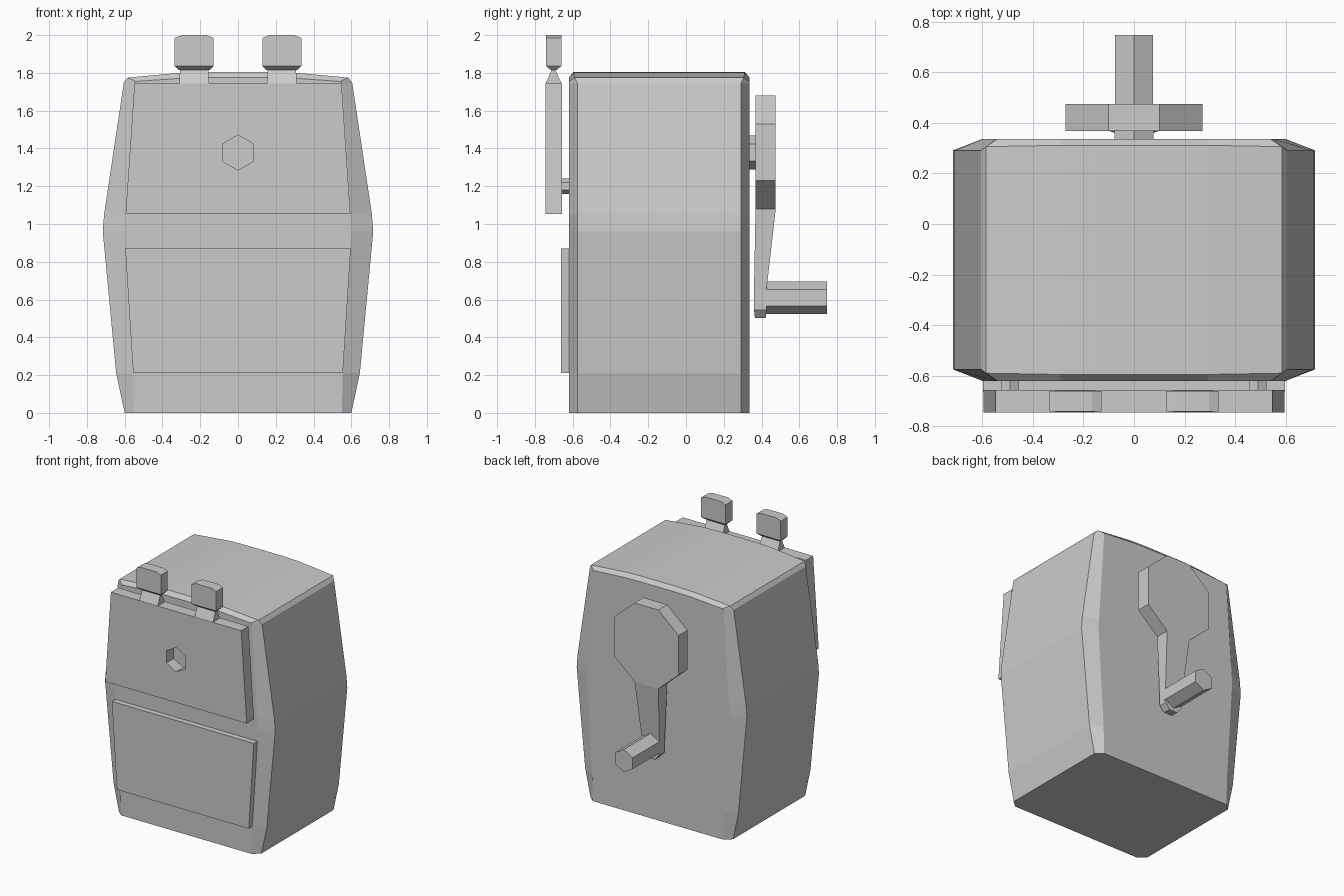
import bpy, bmesh, math

if "Cube" in bpy.data.objects:
    bpy.data.objects.remove(bpy.data.objects["Cube"])


def loft(name, rings):
    """Skin a list of equal-length point rings and cap both ends."""
    bm = bmesh.new()
    vs = [[bm.verts.new(p) for p in r] for r in rings]
    n = len(rings[0])
    for a, b in zip(vs, vs[1:]):
        for i in range(n):
            j = (i + 1) % n
            bm.faces.new((a[i], a[j], b[j], b[i]))
    bm.faces.new(vs[0])
    bm.faces.new(vs[-1])
    bmesh.ops.recalc_face_normals(bm, faces=bm.faces)
    me = bpy.data.meshes.new(name)
    bm.to_mesh(me)
    bm.free()
    ob = bpy.data.objects.new(name, me)
    bpy.context.collection.objects.link(ob)
    return ob


def mirrored(half):
    """Complete a right-hand outline with its left-hand twin."""
    return half + [(-p[0], *p[1:]) for p in reversed(half)]


def prism(name, outline, y0, y1):
    return loft(name, [[(x, y, z) for x, z in outline] for y in (y0, y1)])


def hexagon(x, z, r):
    return [(x + r * math.sin(i * math.pi / 3), z + r * math.cos(i * math.pi / 3))
            for i in range(6)]


def box_ring(cx, hx, y0, y1, z):
    return [(cx - hx, y0, z), (cx + hx, y0, z), (cx + hx, y1, z), (cx - hx, y1, z)]


# Barrel-shaped body: outer outline (x, z, chamfer depth) and inset face outline
outer = mirrored([(0.60, 0, 0.045), (0.645, 0.21, 0.045), (0.716, 0.96, 0.045),
                  (0.709, 1.05, 0.045), (0.605, 1.745, 0.045), (0.585, 1.775, 0.03),
                  (0.29, 1.802, 0.025), (0.15, 1.806, 0.025)])
inner = mirrored([(0.55, 0), (0.555, 0.21), (0.60, 0.96), (0.597, 1.05),
                  (0.55, 1.745), (0.54, 1.755), (0.29, 1.772), (0.15, 1.775)])
FRONT, BACK = -0.62, 0.336
loft("body", [
    [(x, FRONT, z) for x, z in inner],
    [(x, FRONT + d, z) for x, z, d in outer],
    [(x, BACK - d, z) for x, z, d in outer],
    [(x, BACK, z) for x, z in inner],
])

# Shavings drawer front
prism("drawer_front", mirrored([(0.555, 0.21), (0.597, 0.87)]), -0.663, -0.61)

# Pencil clamp plate with a hexagonal pencil hole
plate = prism("clamp_plate", mirrored([(0.595, 1.052), (0.548, 1.745)]), -0.745, -0.657)
cutter = prism("hole_cutter", hexagon(0, 1.378, 0.093), -0.8, -0.64)
cutter.hide_render = True
mod = plate.modifiers.new("pencil_hole", 'BOOLEAN')
mod.object = cutter
mod.solver = 'EXACT'
bpy.context.view_layer.objects.active = plate
bpy.ops.object.modifier_apply(modifier=mod.name)
bpy.data.objects.remove(cutter)

for side, s in (("left", -1), ("right", 1)):
    # Guide rod joining plate and body
    prism(f"guide_rod_{side}", hexagon(s * 0.49, 1.2, 0.04), -0.67, -0.6)
    # Finger tab: tapered neck and head with bevelled corners
    cx = s * 0.232
    loft(f"tab_neck_{side}", [
        box_ring(cx, 0.078, -0.745, -0.657, 1.74),
        box_ring(cx, 0.076, -0.713, -0.69, 1.812),
        box_ring(cx, 0.076, -0.713, -0.69, 1.83)])
    loft(f"tab_head_{side}", [
        box_ring(cx, 0.082, -0.715, -0.685, 1.815),
        box_ring(cx, 0.103, -0.742, -0.66, 1.837),
        box_ring(cx, 0.103, -0.742, -0.66, 1.985),
        box_ring(cx, 0.065, -0.742, -0.66, 2.0)])

# Crank: axle, octagonal disc, tapered arm and hexagonal handle
prism("crank_axle", hexagon(0, 1.378, 0.09), 0.32, 0.39)
prism("crank_disc", mirrored([(0.1, 1.08), (0.27, 1.23), (0.27, 1.53), (0.1, 1.68)]),
      0.368, 0.475)
loft("crank_arm", [
    box_ring(0, 0.1, 0.368, 0.475, 1.08),
    box_ring(0, 0.074, 0.36, 0.426, 0.65),
    box_ring(0, 0.07, 0.36, 0.426, 0.545),
    box_ring(0, 0.035, 0.365, 0.422, 0.502)])
prism("crank_handle", hexagon(0, 0.61, 0.086), 0.41, 0.747)
